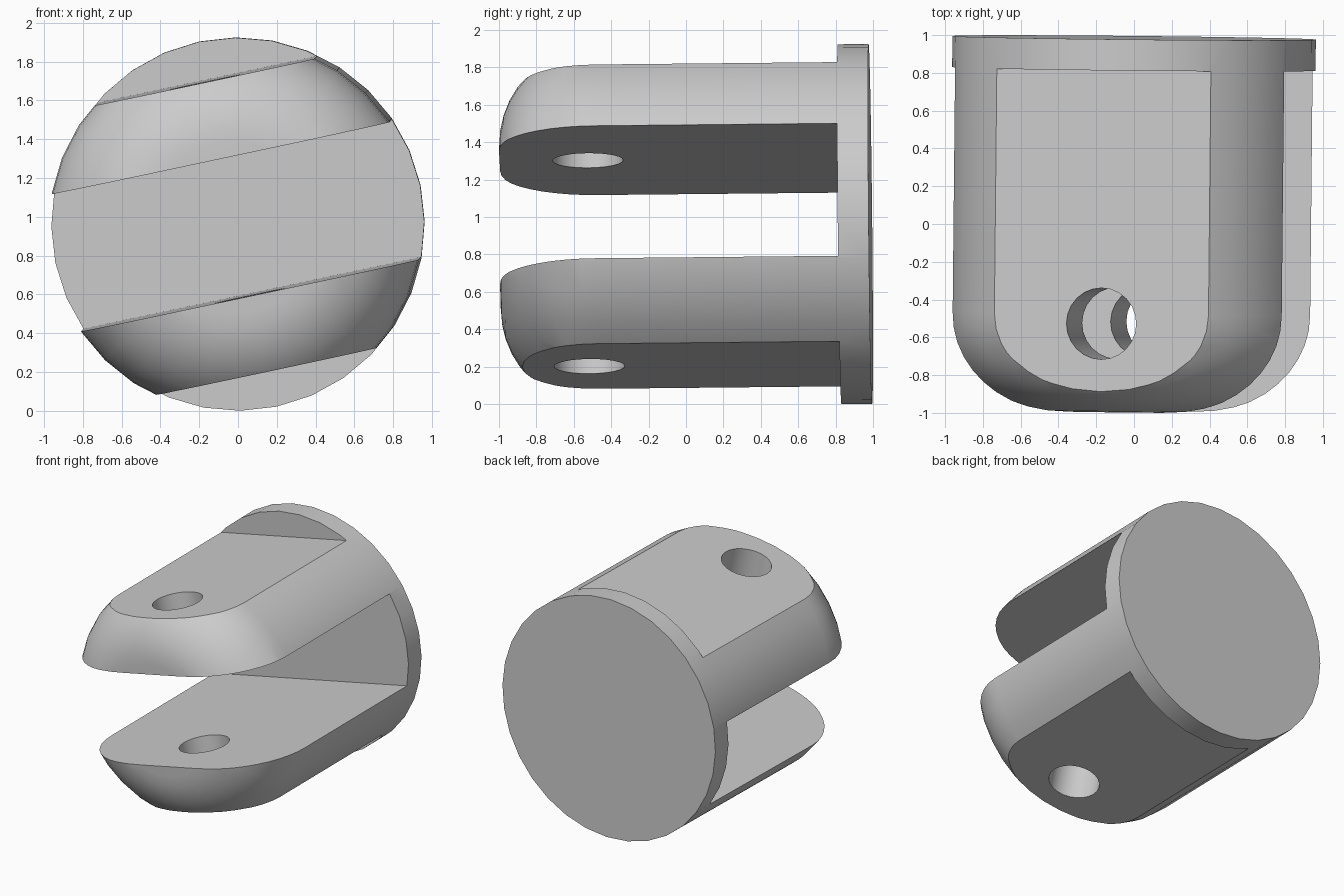
import bpy, bmesh, math
from mathutils import Matrix, Vector

if "Cube" in bpy.data.objects:
    bpy.data.objects.remove(bpy.data.objects["Cube"])

RADIUS, FILLET = 0.962, 0.52
TIP, SHOULDER, BACK = -0.995, 0.82, 0.985
SLOT, FLAT = 0.362, 0.763          # half gap between prongs, height of outer flats
HOLE_Y, HOLE_R = -0.523, 0.189

grey = bpy.data.materials.new("light grey")
grey.use_nodes = True
colour = (0.6, 0.6, 0.6, 1)
grey.diffuse_color = colour
grey.node_tree.nodes["Principled BSDF"].inputs["Base Color"].default_value = colour


def make_object(name, bm):
    bmesh.ops.recalc_face_normals(bm, faces=bm.faces)
    mesh = bpy.data.meshes.new(name)
    bm.to_mesh(mesh)
    bm.free()
    mesh.materials.append(grey)
    obj = bpy.data.objects.new(name, mesh)
    bpy.context.collection.objects.link(obj)
    return obj


def box_cutter(name, z_low, z_high):
    # Block reaching from past the tip to the shoulder of the base disc
    bm = bmesh.new()
    size = Vector((3, SHOULDER + 2, z_high - z_low))
    centre = Vector((0, (SHOULDER - 2) / 2, (z_low + z_high) / 2))
    bmesh.ops.create_cube(bm, size=1, matrix=Matrix.LocRotScale(centre, None, size))
    return make_object(name, bm)


def pin_cutter():
    bm = bmesh.new()
    bmesh.ops.create_cone(bm, cap_ends=True, segments=24, radius1=HOLE_R, radius2=HOLE_R,
                          depth=3, matrix=Matrix.Translation((0, HOLE_Y, 0)))
    return make_object("pin_cutter", bm)


# Solid body: round bar with a filleted tip, turned about the y axis
profile = [(0, TIP)]
for i in range(11):
    a = math.pi / 2 * i / 10
    profile.append((RADIUS - FILLET + FILLET * math.sin(a), TIP + FILLET - FILLET * math.cos(a)))
profile += [(RADIUS, SHOULDER), (RADIUS, BACK), (0, BACK)]

bm = bmesh.new()
points = [bm.verts.new((r, y, 0)) for r, y in profile]
edges = [bm.edges.new(pair) for pair in zip(points, points[1:])]
bmesh.ops.spin(bm, geom=points + edges, cent=(0, 0, 0), axis=(0, 1, 0),
               angle=math.tau, steps=32, use_duplicate=False)
bmesh.ops.remove_doubles(bm, verts=bm.verts, dist=1e-4)
bmesh.ops.dissolve_limit(bm, angle_limit=0.01, verts=bm.verts, edges=bm.edges)
clevis = make_object("clevis", bm)

# Cut the slot, the two outer flats and the pin hole
cutters = [box_cutter("slot_cutter", -SLOT, SLOT),
           box_cutter("upper_flat_cutter", FLAT, 2),
           box_cutter("lower_flat_cutter", -2, -FLAT),
           pin_cutter()]
bpy.context.view_layer.objects.active = clevis
clevis.select_set(True)
for cutter in cutters:
    cutter.hide_render = True
    cut = clevis.modifiers.new(cutter.name, 'BOOLEAN')
    cut.operation, cut.solver, cut.object = 'DIFFERENCE', 'EXACT', cutter
    bpy.ops.object.modifier_apply(modifier=cut.name)
    bpy.data.objects.remove(cutter)

# Roll the prongs, add the slight lean, then centre and stand on the ground
lean = Matrix.Rotation(-0.01, 4, 'Z') @ Matrix.Rotation(0.01, 4, 'X')
clevis.data.transform(lean @ Matrix.Rotation(math.radians(-12), 4, 'Y'))
low = [min(v.co[k] for v in clevis.data.vertices) for k in range(3)]
high = [max(v.co[k] for v in clevis.data.vertices) for k in range(3)]
clevis.data.transform(Matrix.Translation((-(low[0] + high[0]) / 2, -(low[1] + high[1]) / 2, -low[2])))

bpy.ops.object.shade_smooth_by_angle(angle=math.radians(30))
